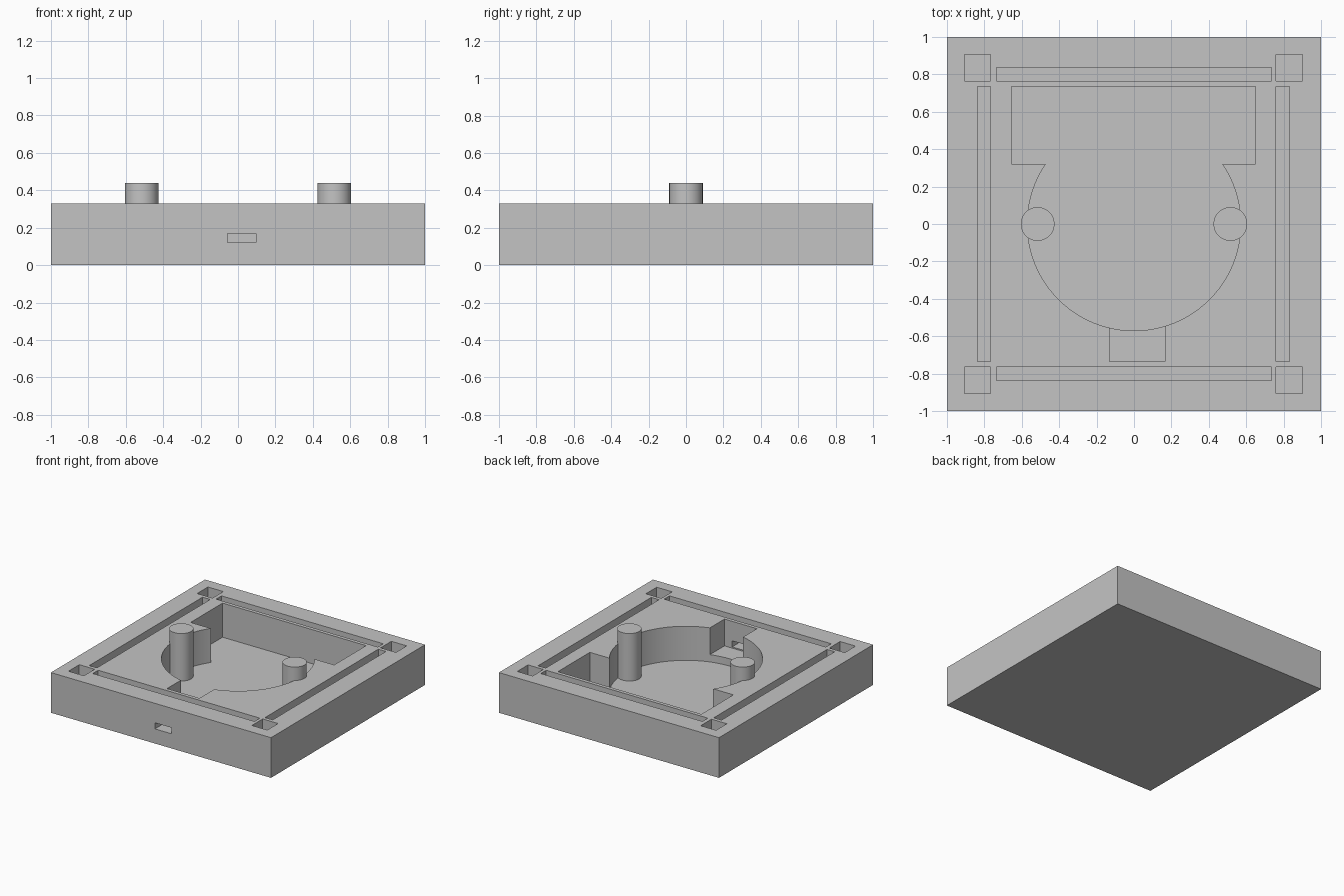
import bpy
import math

old = bpy.data.objects.get("Cube")
if old:
    bpy.data.objects.remove(old, do_unlink=True)

TOP, FLOOR = 0.33, 0.05
ABOVE = 0.5          # cutters rise past the top face

grey = bpy.data.materials.new("plain_grey")
grey.use_nodes = True
colour = (0.55, 0.55, 0.55, 1)
grey.diffuse_color = colour
grey.node_tree.nodes["Principled BSDF"].inputs["Base Color"].default_value = colour


def finish(name):
    ob = bpy.context.object
    ob.name = name
    ob.data.materials.append(grey)
    return ob


def box(name, x, y, z):
    """Axis-aligned box from three (low, high) pairs."""
    spans = (x, y, z)
    bpy.ops.mesh.primitive_cube_add(size=1, location=[(a + b) / 2 for a, b in spans])
    bpy.context.object.scale = [b - a for a, b in spans]
    bpy.ops.object.transform_apply(location=False, rotation=False, scale=True)
    return finish(name)


def cylinder(name, x, radius, z, sides):
    bpy.ops.mesh.primitive_cylinder_add(
        vertices=sides, radius=radius, depth=z[1] - z[0],
        location=(x, 0, (z[0] + z[1]) / 2))
    return finish(name)


def smooth(ob):
    bpy.ops.object.select_all(action='DESELECT')
    ob.select_set(True)
    bpy.context.view_layer.objects.active = ob
    bpy.ops.object.shade_smooth_by_angle(angle=math.radians(30))


# Square base block
base = box("base_block", (-1, 1), (-1, 1), (0, TOP))

# Main recess: round well, rear pocket, front notch and its cable slot
cutters = [
    cylinder("round_well", 0, 0.57, (FLOOR, ABOVE), 96),
    box("rear_pocket", (-0.655, 0.65), (0.32, 0.735), (FLOOR, ABOVE)),
    box("front_notch", (-0.13, 0.165), (-0.735, -0.4), (0.11, ABOVE)),
    box("cable_slot", (-0.055, 0.095), (-1.1, -0.7), (0.12, 0.17)),
]

# Rim grooves and corner sockets
groove, socket = (TOP - 0.1, ABOVE), (TOP - 0.1, ABOVE)
run = (-0.735, 0.735)
for side in ((-0.835, -0.765), (0.765, 0.835)):
    cutters.append(box("long_groove", run, side, groove))
for side in ((-0.837, -0.767), (0.76, 0.83)):
    cutters.append(box("side_groove", side, run, groove))
for x in ((-0.907, -0.767), (0.76, 0.9)):
    for y in ((-0.905, -0.765), (0.765, 0.905)):
        cutters.append(box("corner_socket", x, y, socket))

# Cut every recess out of the block
for cutter in cutters:
    cutter.hide_render = True
    mod = base.modifiers.new(cutter.name, 'BOOLEAN')
    mod.operation = 'DIFFERENCE'
    mod.solver = 'EXACT'
    mod.object = cutter
    bpy.context.view_layer.objects.active = base
    bpy.ops.object.modifier_apply(modifier=mod.name)
for cutter in cutters:
    bpy.data.objects.remove(cutter, do_unlink=True)
smooth(base)

# Two upright posts at the sides of the well
for name, x in (("left_post", 0.515), ("right_post", -0.515)):
    smooth(cylinder(name, x, 0.09, (FLOOR - 0.01, 0.44), 48))
